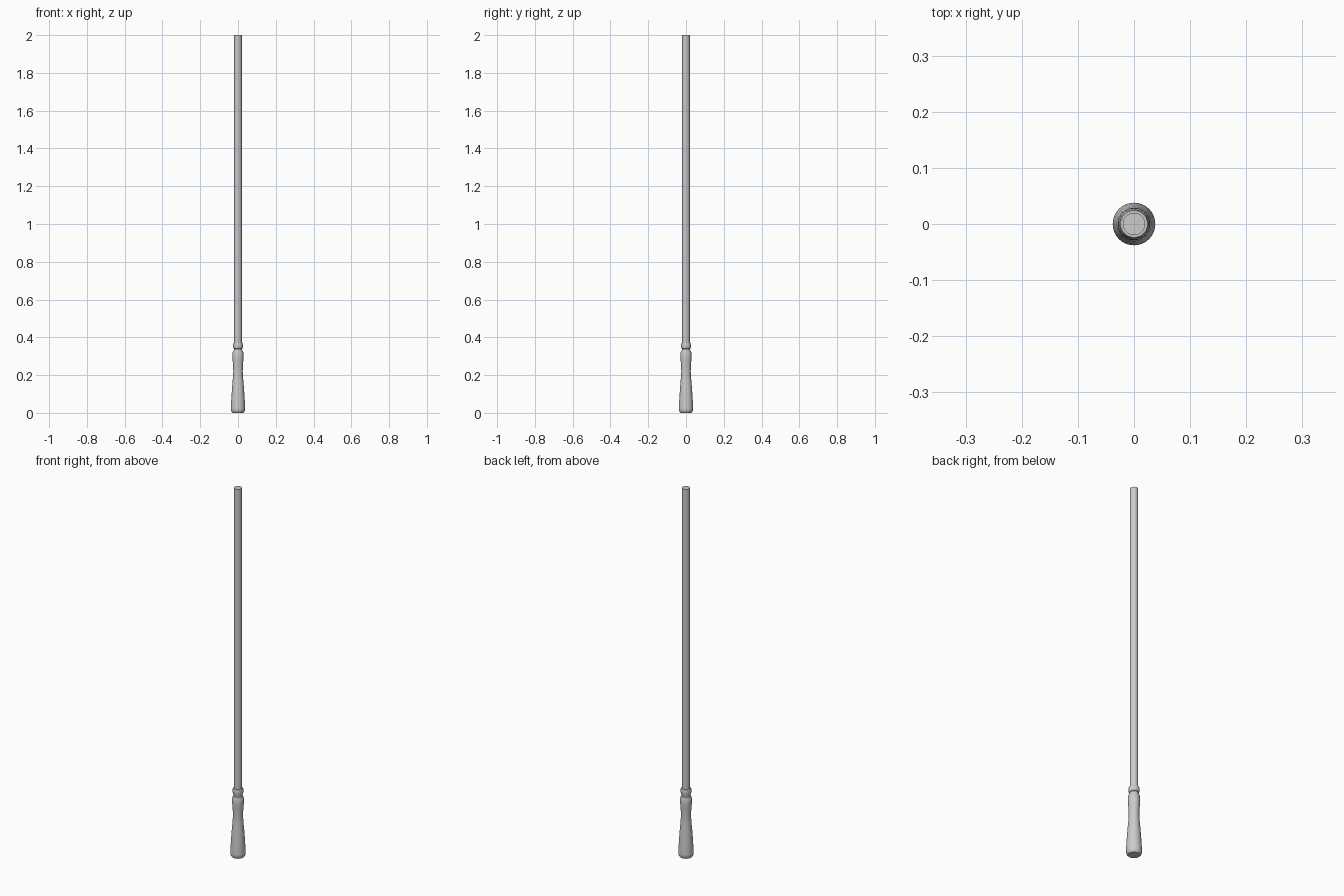
import bpy, bmesh
from math import tau, cos, sin, radians

if "Cube" in bpy.data.objects:
    bpy.data.objects.remove(bpy.data.objects["Cube"])

SIDES = 32


def lathe(name, profile):
    """Spin a (radius, height) profile round z and cap both ends."""
    bm = bmesh.new()
    rings = [[bm.verts.new((r * cos(tau * i / SIDES), r * sin(tau * i / SIDES), z))
              for i in range(SIDES)] for r, z in profile]
    for a, b in zip(rings, rings[1:]):
        for i in range(SIDES):
            j = (i + 1) % SIDES
            bm.faces.new((a[i], a[j], b[j], b[i]))
    bm.faces.new(rings[0][::-1])
    bm.faces.new(rings[-1])
    mesh = bpy.data.meshes.new(name)
    bm.to_mesh(mesh)
    bm.free()
    obj = bpy.data.objects.new(name, mesh)
    bpy.context.collection.objects.link(obj)
    bpy.ops.object.select_all(action='DESELECT')
    obj.select_set(True)
    bpy.context.view_layer.objects.active = obj
    bpy.ops.object.shade_smooth_by_angle(angle=radians(30))
    return obj


# Turned grip with flared butt, waist, neck groove and collar ring
lathe("handle", [
    (0.029, 0.0), (0.034, 0.005), (0.038, 0.015), (0.038, 0.025),
    (0.035, 0.08), (0.031, 0.14), (0.0265, 0.19), (0.025, 0.22),
    (0.0255, 0.245), (0.028, 0.275), (0.029, 0.30), (0.028, 0.322),
    (0.025, 0.329), (0.021, 0.331), (0.021, 0.339), (0.024, 0.341),
    (0.026, 0.346), (0.026, 0.366), (0.024, 0.371),
])

# Long straight rod
lathe("shaft", [(0.02, 0.36), (0.02, 2.0)])
